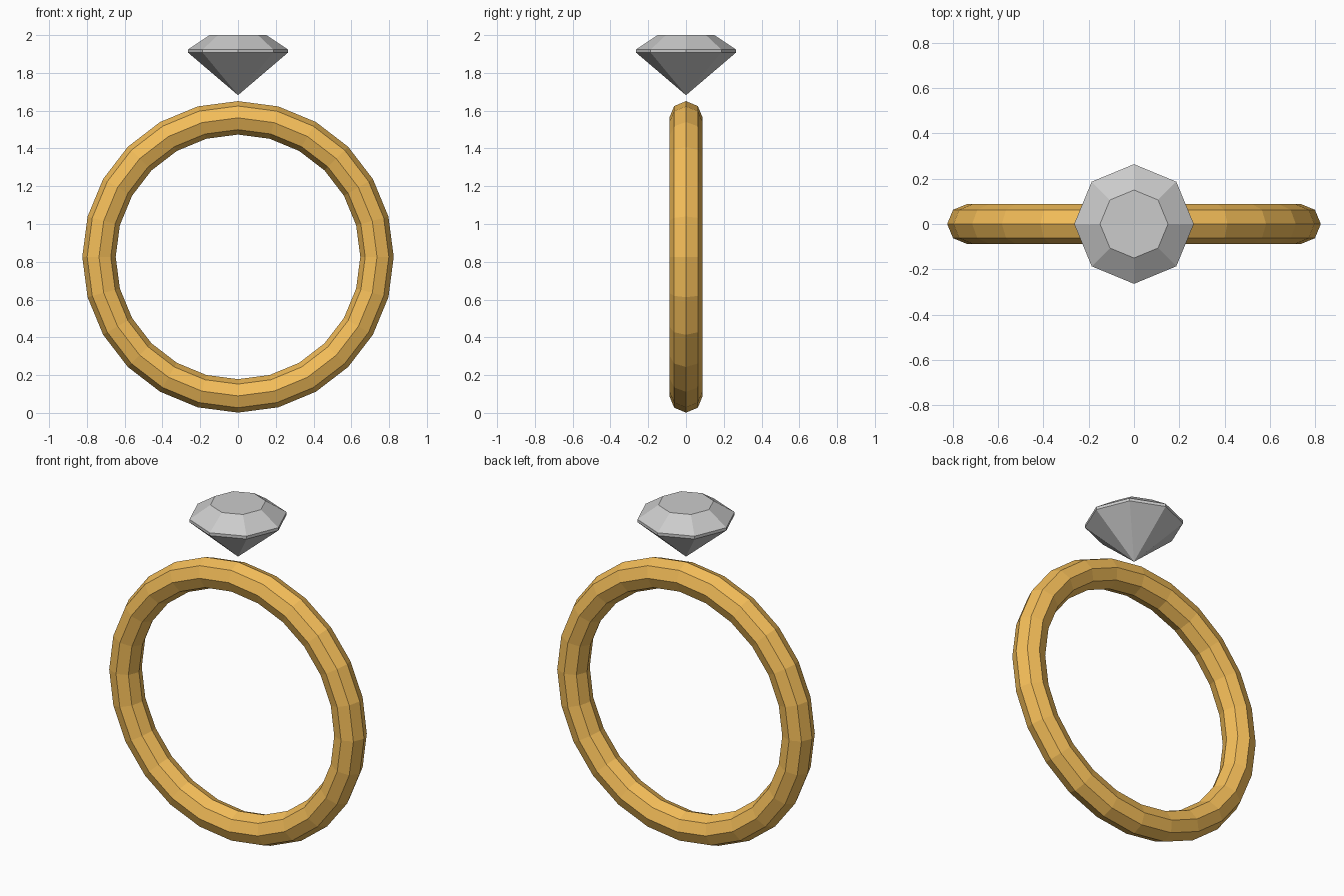
import bpy, bmesh, math

if "Cube" in bpy.data.objects:
    bpy.data.objects.remove(bpy.data.objects["Cube"])

# Band: low-poly torus standing upright
bpy.ops.mesh.primitive_torus_add(
    major_segments=24, minor_segments=8, major_radius=0.736, minor_radius=0.0885,
    location=(0, 0, 0.826), rotation=(math.pi / 2, 0, 0))
band = bpy.context.object
band.name = "ring_band"
gold = bpy.data.materials.new("gold")
gold.diffuse_color = (0.9, 0.51, 0.1, 1)
gold.use_nodes = True
gold.node_tree.nodes["Principled BSDF"].inputs["Base Color"].default_value = gold.diffuse_color
band.data.materials.append(gold)

# Gem: stacked octagons (radius, height) above a pointed tip
SIDES = 8
bm = bmesh.new()
tip = bm.verts.new((0, 0, 1.682))
rings = []
for r, z in [(0.264, 1.907), (0.264, 1.924), (0.15, 2.0)]:
    rings.append([bm.verts.new((r * math.cos(a), r * math.sin(a), z))
                  for a in (2 * math.pi * i / SIDES for i in range(SIDES))])
for i in range(SIDES):
    j = (i + 1) % SIDES
    bm.faces.new((tip, rings[0][j], rings[0][i]))
    for low, high in zip(rings, rings[1:]):
        bm.faces.new((low[i], low[j], high[j], high[i]))
bm.faces.new(rings[-1])
bmesh.ops.recalc_face_normals(bm, faces=bm.faces)
mesh = bpy.data.meshes.new("diamond_gem")
bm.to_mesh(mesh)
bm.free()
gem = bpy.data.objects.new("diamond_gem", mesh)
bpy.context.collection.objects.link(gem)
